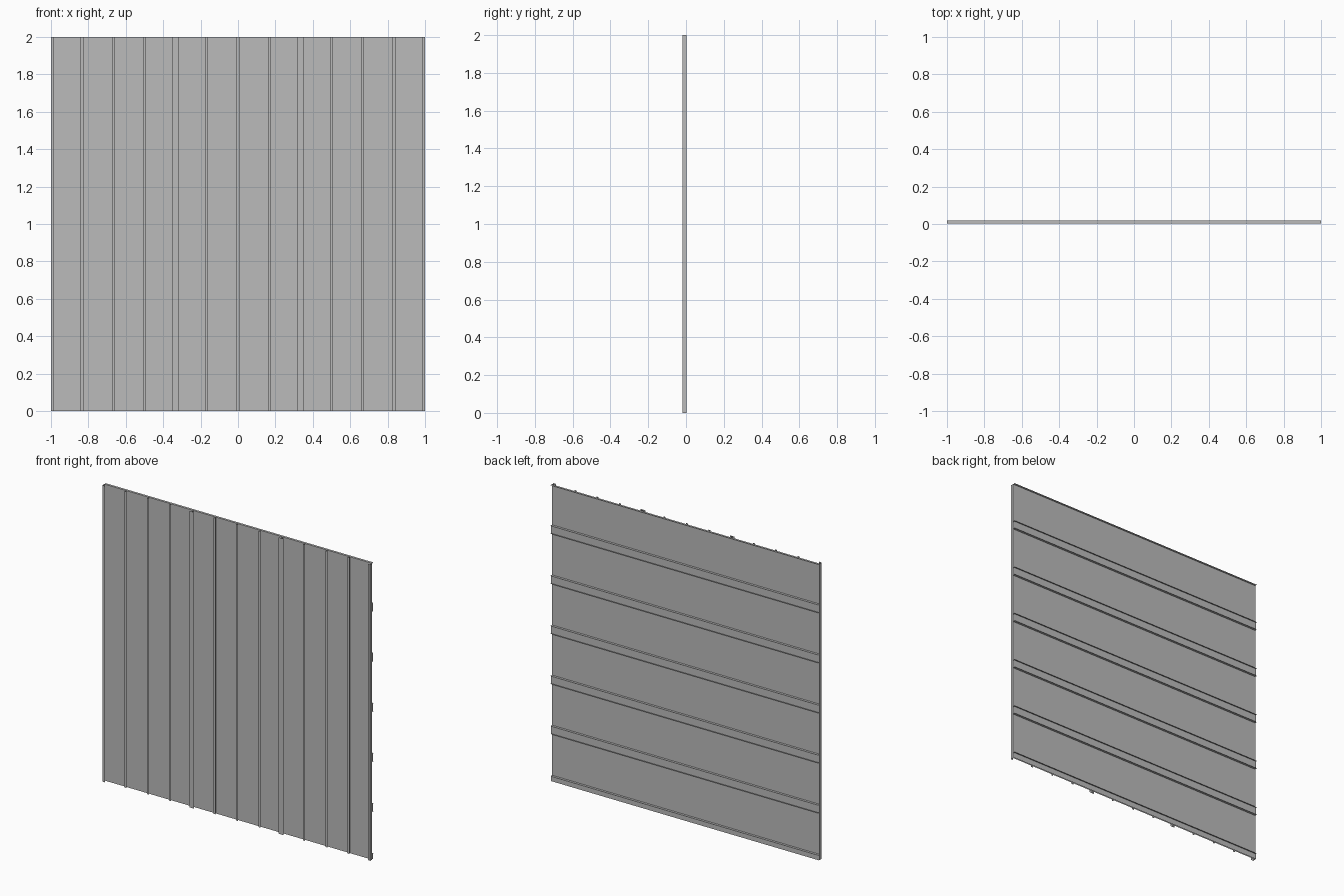
import bpy, bmesh

cube = bpy.data.objects.get("Cube")
if cube:
    bpy.data.objects.remove(cube)

steel = bpy.data.materials.new("grey_steel")
steel.use_nodes = True
grey = (0.5, 0.5, 0.5, 1)
steel.diffuse_color = grey
steel.node_tree.nodes["Principled BSDF"].inputs["Base Color"].default_value = grey


def sweep(name, strips, place, start, end):
    """Sweep straight section strips into thin sheets along one axis."""
    bm = bmesh.new()
    for a, b in strips:
        corners = [(a, start), (b, start), (b, end), (a, end)]
        bm.faces.new([bm.verts.new(place(p, t)) for p, t in corners])
    bmesh.ops.remove_doubles(bm, verts=bm.verts, dist=0.0001)
    mesh = bpy.data.meshes.new(name)
    bm.to_mesh(mesh)
    bm.free()
    mesh.materials.append(steel)
    obj = bpy.data.objects.new(name, mesh)
    bpy.context.collection.objects.link(obj)


def upright(p, t):
    return (p[0], p[1], t)


def level(p, t):
    return (t, p[1], p[0])


def clamp(v, low, high):
    return max(low, min(high, v))


SKIN = 0.002
HEIGHT = 2

# Wall skin
sweep("wall_plate", [((-1, SKIN), (1, SKIN))], upright, 0, HEIGHT)

# Front posts: every fourth one is a wide column, the rest are slim ribs
for i in range(13):
    x = -1 + i / 6
    wide = i % 4 == 0
    half, front = (0.018, -0.018) if wide else (0.0075, -0.010)
    left, right = clamp(x - half, -1, 1), clamp(x + half, -1, 1)
    strips = [((x, SKIN), (x, front)), ((left, front), (right, front))]
    sweep("column" if wide else "rib", strips, upright, 0, HEIGHT)

# Rear girts: web parallel to the skin between two flanges, trimmed at the wall ends
BACK = 0.018
MID = (SKIN + BACK) / 2
for i in range(7):
    z = 0.01 + i * 0.338
    low, high = z - 0.027, z + 0.027
    if i == 6:
        low = HEIGHT
    strips = [((f, SKIN), (f, BACK)) for f in (low, high) if 0 <= f <= HEIGHT]
    if low < HEIGHT:
        strips.append(((max(low, 0), MID), (high, MID)))
    sweep("girt", strips, level, -1, 1)
